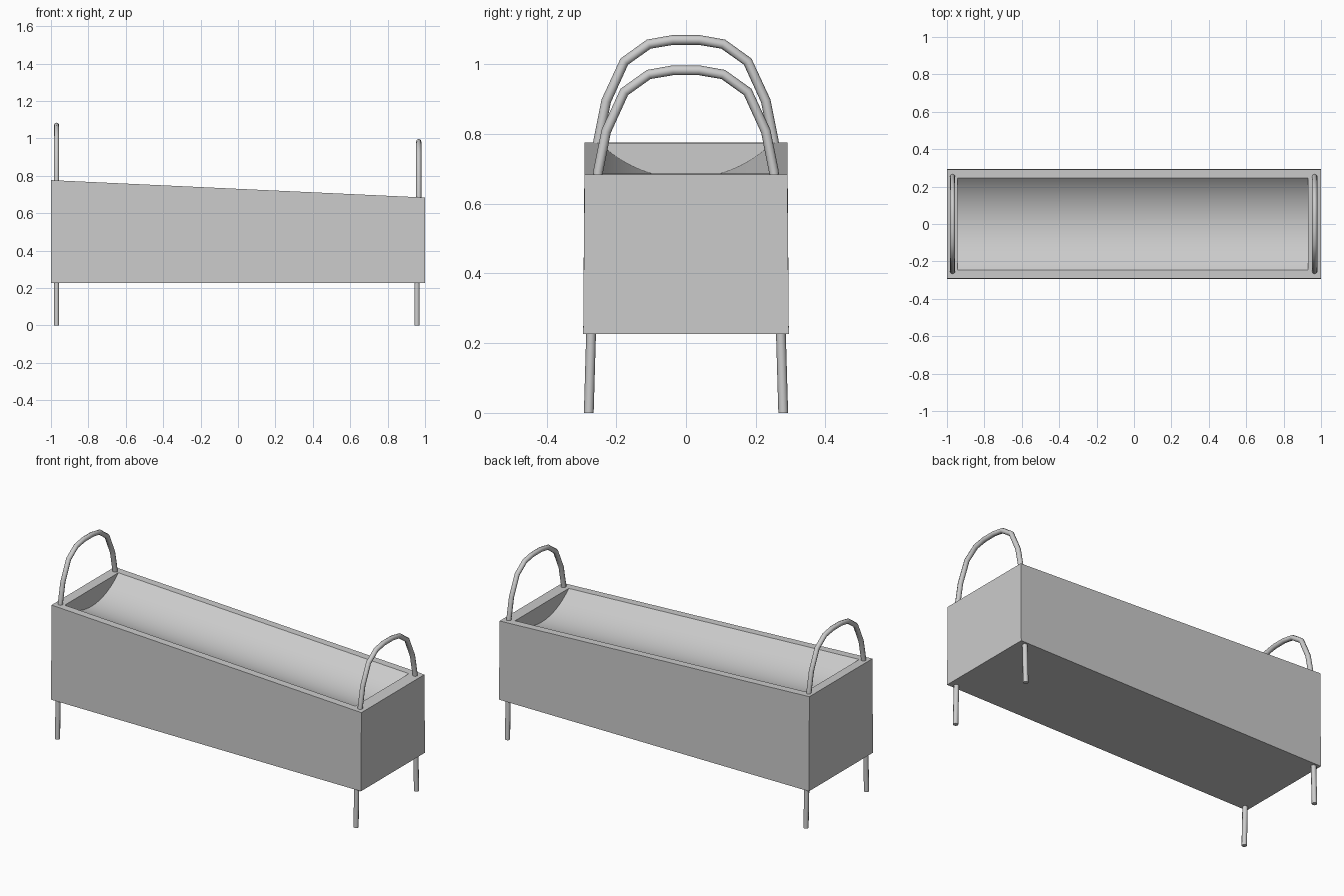
import bpy, bmesh, math

if "Cube" in bpy.data.objects:
    bpy.data.objects.remove(bpy.data.objects["Cube"])


def top_z(x):
    """Height of the sloping rim plane at x."""
    return 0.73 - 0.0465 * x


def build_body():
    bm = bmesh.new()
    corners = [(-1, -1), (1, -1), (1, 1), (-1, 1)]
    low = [bm.verts.new((x, 0.295 * s, 0.226)) for x, s in corners]
    top = [bm.verts.new((x, 0.291 * s, top_z(x))) for x, s in corners]
    bm.faces.new(low[::-1])
    for i in range(4):
        j = (i + 1) % 4
        bm.faces.new((low[i], low[j], top[j], top[i]))

    # shallow round-bottomed channel running along the slope
    n, radius, half = 24, 0.352, 0.247
    a = math.asin(half / radius)
    arcs = []
    for x in (-0.945, 0.93):
        ring = []
        for i in range(n + 1):
            t = -a + 2 * a * i / n
            depth = radius * (math.cos(t) - math.cos(a))
            ring.append(bm.verts.new((x, radius * math.sin(t), top_z(x) - depth)))
        arcs.append(ring)
    left, right = arcs
    for i in range(n):
        f = bm.faces.new((left[i], right[i], right[i + 1], left[i + 1]))
        f.smooth = True
    bm.faces.new(left[::-1])
    bm.faces.new(right)

    # flat rim around the channel
    inner = [left[0], right[0], right[-1], left[-1]]
    for i in range(4):
        j = (i + 1) % 4
        bm.faces.new((top[i], top[j], inner[j], inner[i]))
    bmesh.ops.recalc_face_normals(bm, faces=bm.faces)

    mesh = bpy.data.meshes.new("trough_body")
    bm.to_mesh(mesh)
    bm.free()
    obj = bpy.data.objects.new("trough_body", mesh)
    bpy.context.collection.objects.link(obj)
    bpy.context.view_layer.objects.active = obj
    obj.select_set(True)
    bpy.ops.object.shade_smooth_by_angle(angle=math.radians(30))
    obj.select_set(False)


def tube(name, points, radius=0.014):
    curve = bpy.data.curves.new(name, 'CURVE')
    curve.dimensions = '3D'
    curve.bevel_depth = radius
    curve.bevel_resolution = 2
    curve.use_fill_caps = True
    spline = curve.splines.new('POLY')
    spline.points.add(len(points) - 1)
    for p, co in zip(spline.points, points):
        p.co = (*co, 1)
    obj = bpy.data.objects.new(name, curve)
    bpy.context.collection.objects.link(obj)
    bpy.context.view_layer.objects.active = obj
    obj.select_set(True)
    bpy.ops.object.convert(target='MESH')
    obj = bpy.context.object
    bpy.ops.object.shade_smooth_by_angle(angle=math.radians(50))
    obj.select_set(False)


build_body()

# half outline of a hoop: y, height above the rim
half_hoop = [(0.254, -0.02), (0.252, 0.005), (0.229, 0.12),
             (0.177, 0.233), (0.107, 0.283), (0.038, 0.295)]

for side, leg_x, hoop_x in (("left", -0.97, -0.97), ("right", 0.957, 0.966)):
    # arched handle
    z0 = 0.775 if side == "left" else 0.688
    pts = [(hoop_x, -y, z0 + h) for y, h in half_hoop]
    pts += [(hoop_x, y, z0 + h) for y, h in reversed(half_hoop)]
    tube(side + "_handle", pts)
    # slightly splayed legs
    for s, end in ((-1, "front"), (1, "back")):
        tube(f"{end}_{side}_leg",
             [(leg_x, s * 0.279, 0), (leg_x, s * 0.272, 0.24)])
